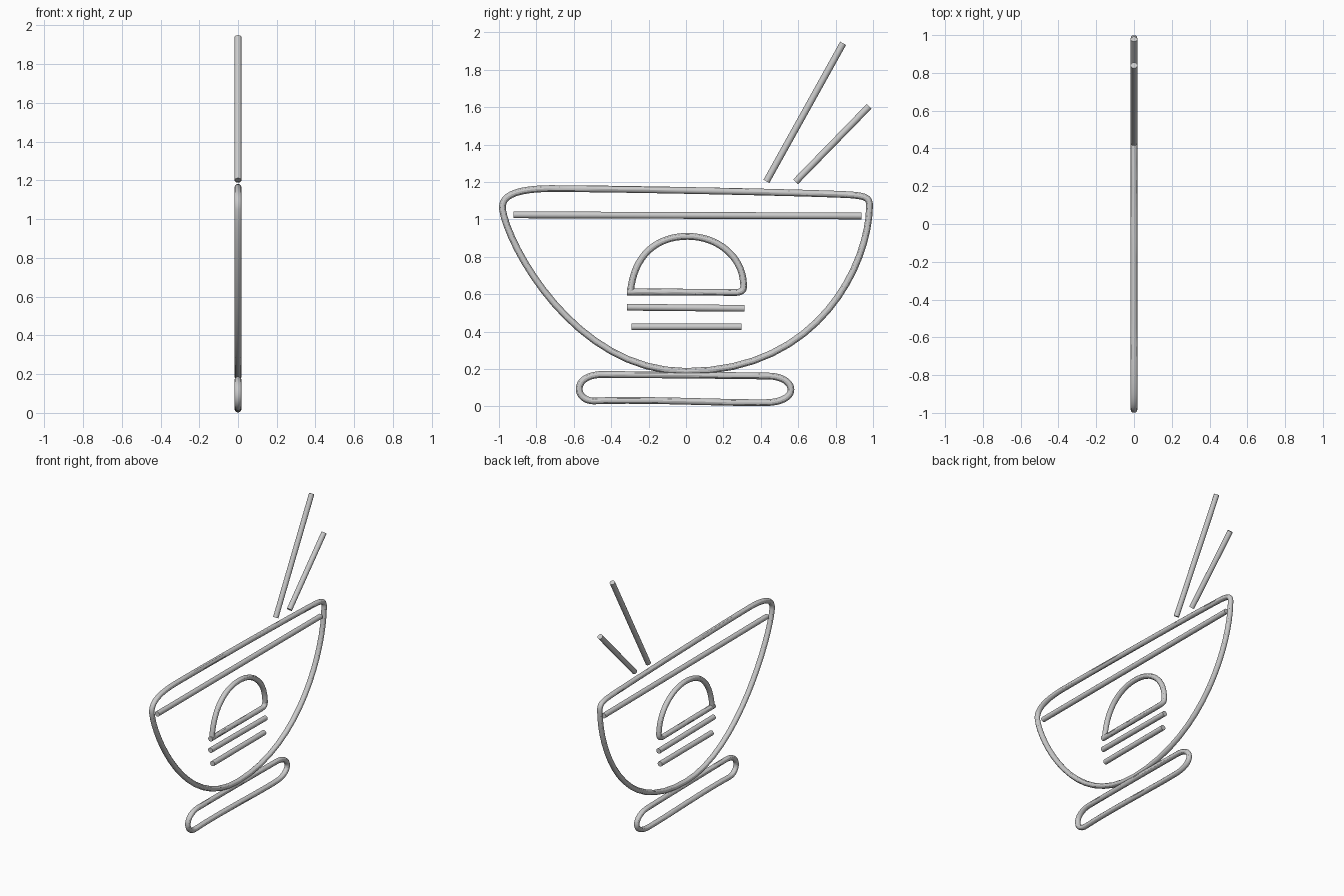
import bpy
from mathutils import Vector

if "Cube" in bpy.data.objects:
    bpy.data.objects.remove(bpy.data.objects["Cube"])

RADIUS = 0.018


def tube(name, knots, closed=False):
    """Round tube in the YZ plane; each knot is (left handle, point, right handle)."""
    cu = bpy.data.curves.new(name, 'CURVE')
    cu.dimensions = '3D'
    cu.bevel_depth = RADIUS
    cu.bevel_resolution = 4
    cu.resolution_u = 16
    cu.use_fill_caps = True
    sp = cu.splines.new('BEZIER')
    sp.bezier_points.add(len(knots) - 1)
    sp.use_cyclic_u = closed
    for bp, (hl, co, hr) in zip(sp.bezier_points, knots):
        bp.handle_left_type = bp.handle_right_type = 'FREE'
        bp.co = Vector((0, *co))
        bp.handle_left = Vector((0, *hl))
        bp.handle_right = Vector((0, *hr))
    ob = bpy.data.objects.new(name, cu)
    bpy.context.collection.objects.link(ob)
    bpy.ops.object.select_all(action='DESELECT')
    ob.select_set(True)
    bpy.context.view_layer.objects.active = ob
    bpy.ops.object.convert(target='MESH')
    bpy.ops.object.shade_smooth_by_angle()
    return bpy.context.object


def rod(name, a, b):
    """Straight capped rod with the same section as the tubes."""
    a, b = Vector((0, *a)), Vector((0, *b))
    d = b - a
    bpy.ops.mesh.primitive_cylinder_add(
        vertices=20, radius=RADIUS, depth=d.length, location=(a + b) / 2,
        rotation=d.to_track_quat('Z', 'Y').to_euler())
    ob = bpy.context.object
    ob.name = name
    bpy.ops.object.shade_smooth_by_angle()


# Bowl outline
tube("bowl_outline", [
    ((-0.987, 1.11), (-0.981, 1.053), (-0.955, 0.866)),
    ((-0.596, 0.187), (0, 0.187), (0.725, 0.187)),
    ((0.976, 0.775), (0.981, 1.064), (0.985, 1.115)),
    ((0.96, 1.123), (0.89, 1.130), (0.77, 1.140)),
    ((-0.3, 1.163), (-0.676, 1.164), (-0.95, 1.17)),
], closed=True)

# Foot of the bowl
tube("bowl_foot", [
    ((-0.40, 0.171), (-0.463, 0.170), (-0.53, 0.165)),
    ((-0.571, 0.135), (-0.571, 0.093), (-0.571, 0.055)),
    ((-0.535, 0.028), (-0.490, 0.029), (-0.20, 0.040)),
    ((0.20, 0.017), (0.430, 0.020), (0.51, 0.022)),
    ((0.561, 0.050), (0.561, 0.090), (0.561, 0.130)),
    ((0.51, 0.161), (0.440, 0.162), (0.20, 0.166)),
], closed=True)

# Half-round emblem on the bowl
tube("half_round", [
    ((-0.30, 0.59), (-0.297, 0.612), (-0.28, 0.797)),
    ((-0.168, 0.909), (0.008, 0.909), (0.18, 0.909)),
    ((0.30, 0.79), (0.307, 0.663), (0.313, 0.62)),
    ((0.30, 0.609), (0.26, 0.609), (0.10, 0.610)),
    ((-0.15, 0.612), (-0.315, 0.612), (-0.35, 0.612)),
])

# Straight stripes and chopsticks
rod("rim_stripe", (-0.922, 1.024), (0.939, 1.018))
rod("upper_stripe", (-0.315, 0.530), (0.313, 0.524))
rod("lower_stripe", (-0.291, 0.425), (0.297, 0.425))
rod("long_chopstick", (0.430, 1.203), (0.840, 1.941))
rod("short_chopstick", (0.586, 1.201), (0.979, 1.604))
